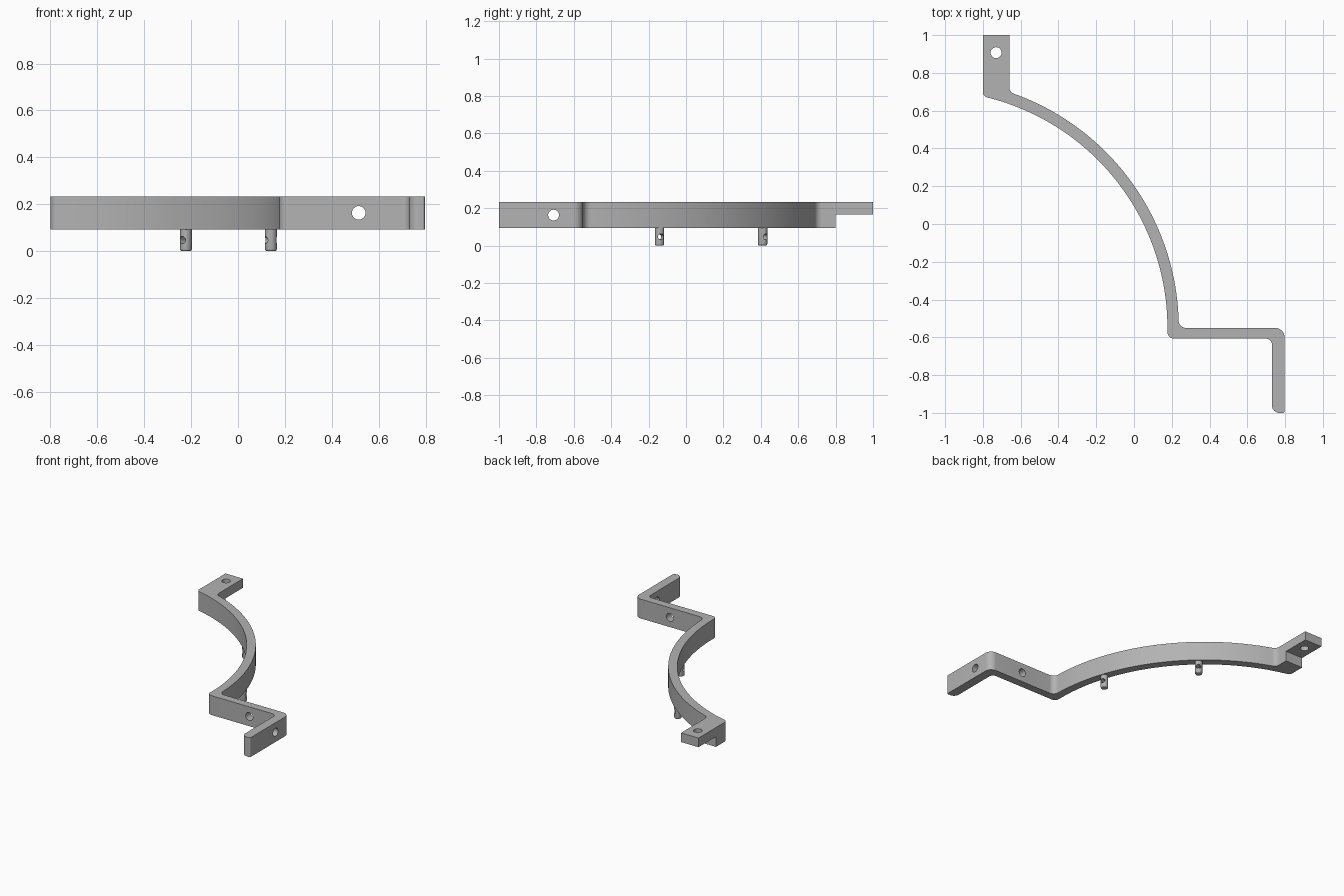
import bpy, bmesh, math
from mathutils import Vector, Matrix

cube = bpy.data.objects.get("Cube")
if cube:
    bpy.data.objects.remove(cube, do_unlink=True)

grey = bpy.data.materials.new("satin grey")
grey.use_nodes = True
grey.diffuse_color = (0.45, 0.45, 0.45, 1)
grey.node_tree.nodes["Principled BSDF"].inputs["Base Color"].default_value = (0.45, 0.45, 0.45, 1)

CENTRE = Vector((-1.08, -0.55))
INNER, OUTER = 1.257, 1.317
BOTTOM, TOP = 0.093, 0.233
MID = (BOTTOM + TOP) / 2
HOLE = 0.029


def make(name, bm):
    bmesh.ops.recalc_face_normals(bm, faces=bm.faces[:])
    mesh = bpy.data.meshes.new(name)
    bm.to_mesh(mesh)
    bm.free()
    ob = bpy.data.objects.new(name, mesh)
    mesh.materials.append(grey)
    bpy.context.collection.objects.link(ob)
    return ob


def on_arc(radius, degrees):
    a = math.radians(degrees)
    return CENTRE + radius * Vector((math.cos(a), math.sin(a)))


def arc(radius, start, end, steps=56):
    return [(on_arc(radius, start + (end - start) * i / steps), 0) for i in range(steps + 1)]


def rounded(corners, steps=8):
    """Replace each (point, radius) corner by a tangent fillet."""
    out = []
    for i, (p, r) in enumerate(corners):
        p = Vector(p)
        if not r:
            out.append(p)
            continue
        u = (Vector(corners[i - 1][0]) - p).normalized()
        v = (Vector(corners[(i + 1) % len(corners)][0]) - p).normalized()
        half = u.angle(v) / 2
        mid = p + (u + v).normalized() * r / math.sin(half)
        reach = r / math.tan(half)
        a, b = p + u * reach - mid, p + v * reach - mid
        turn = b.angle_signed(a)
        for k in range(steps + 1):
            t = turn * k / steps
            out.append(mid + Matrix.Rotation(t, 2) @ a)
    return out


def cylinder(name, at, axis, radius, depth, sides=32):
    bm = bmesh.new()
    turn = Vector(axis).to_track_quat('Z', 'Y').to_matrix().to_4x4()
    bmesh.ops.create_cone(bm, cap_ends=True, segments=sides, radius1=radius, radius2=radius,
                          depth=depth, matrix=Matrix.Translation(at) @ turn)
    return make(name, bm)


def cut(ob, cutter):
    mod = ob.modifiers.new("cut", 'BOOLEAN')
    mod.object, mod.operation, mod.solver = cutter, 'DIFFERENCE', 'EXACT'
    bpy.ops.object.select_all(action='DESELECT')
    bpy.context.view_layer.objects.active = ob
    ob.select_set(True)
    bpy.ops.object.modifier_apply(modifier=mod.name)
    bpy.data.objects.remove(cutter, do_unlink=True)


def smooth(ob):
    bpy.ops.object.select_all(action='DESELECT')
    bpy.context.view_layer.objects.active = ob
    ob.select_set(True)
    bpy.ops.object.shade_smooth_by_angle(angle=math.radians(30))


# Curved strap with its stepped arm and end tab, as one extruded outline
outline = rounded(
    [((-0.8, 1), 0), ((-0.8, 0.675), 0.03)]
    + arc(INNER, 75.3, 0)
    + [((0.177, -0.607), 0.035), ((0.73, -0.607), 0.03), ((0.73, -1), 0.04),
       ((0.797, -1), 0.01), ((0.797, -0.55), 0.05), ((0.237, -0.55), 0.04)]
    + arc(OUTER, 2.5, 68.6)
    + [((-0.66, 0.698), 0.04), ((-0.66, 1), 0)])
bm = bmesh.new()
face = bm.faces.new([bm.verts.new((p.x, p.y, BOTTOM)) for p in outline])
new = bmesh.ops.extrude_face_region(bm, geom=[face])["geom"]
bmesh.ops.translate(bm, vec=(0, 0, TOP - BOTTOM),
                    verts=[g for g in new if isinstance(g, bmesh.types.BMVert)])
strap = make("curved_strap", bm)

# Step under the end tab
bm = bmesh.new()
bmesh.ops.create_cube(bm, size=1, matrix=Matrix.Translation((-0.73, 1, MID + 0.004 - 0.2))
                      @ Matrix.Diagonal((0.4, 0.4, 0.4, 1)))
cut(strap, make("step_cutter", bm))

# Screw holes in the tab and both arm plates
for at, axis in (((-0.73, 0.907, 0.2), (0, 0, 1)),
                 ((0.515, -0.58, MID), (0, 1, 0)),
                 ((0.765, -0.708, MID), (1, 0, 0))):
    cut(strap, cylinder("hole_cutter", at, axis, HOLE, 0.3))
smooth(strap)

# Two pegs below the strap, each cross-drilled along the radius
for name, degrees in (("front_peg", 18.5), ("rear_peg", 48.2)):
    p = on_arc((INNER + OUTER) / 2, degrees)
    peg = cylinder(name, (p.x, p.y, 0.05), (0, 0, 1), 0.025, 0.1)
    bm = bmesh.new()
    bm.from_mesh(peg.data)
    rim = [e for e in bm.edges if all(v.co.z < 0.01 for v in e.verts)]
    bmesh.ops.bevel(bm, geom=rim, offset=0.008, segments=3, profile=0.5, affect='EDGES')
    bm.to_mesh(peg.data)
    bm.free()
    out = p - CENTRE
    cut(peg, cylinder("peg_cutter", (p.x, p.y, 0.047), (out.x, out.y, 0), 0.016, 0.2, 24))
    smooth(peg)
